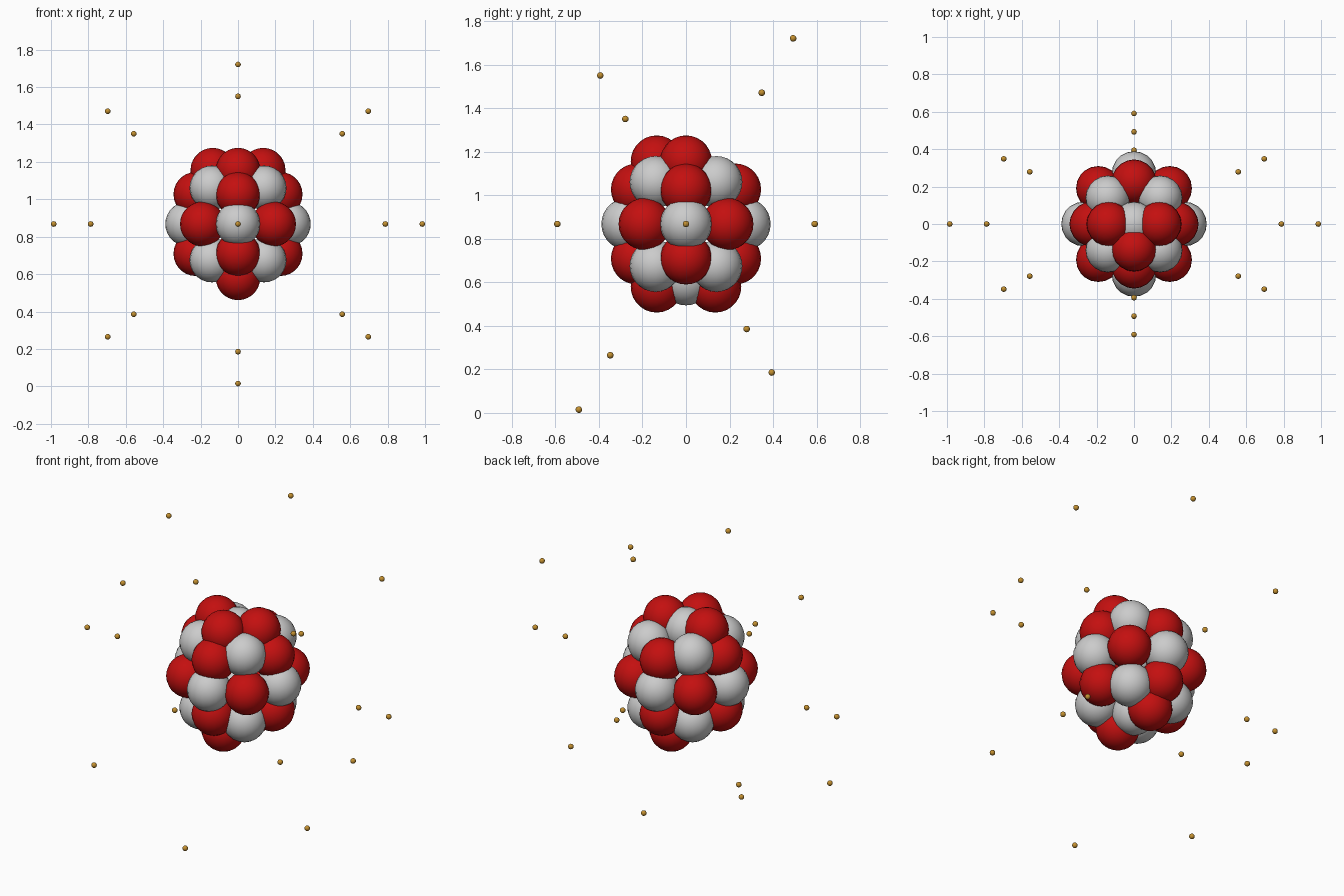
import bpy
from math import sin, cos, pi, radians

if "Cube" in bpy.data.objects:
    bpy.data.objects.remove(bpy.data.objects["Cube"])

CZ = 0.868          # height of the atom's centre
R_NUC = 0.119       # nucleon radius
R_EL = 0.015        # electron radius


def material(name, rgb):
    m = bpy.data.materials.new(name)
    m.diffuse_color = (*rgb, 1)
    m.use_nodes = True
    m.node_tree.nodes["Principled BSDF"].inputs["Base Color"].default_value = m.diffuse_color
    return m


RED = material("proton_red", (0.55, 0.005, 0.005))
GOLD = material("electron_gold", (0.55, 0.28, 0.03))


def ball_mesh(name, radius, segs, rings, mat=None):
    bpy.ops.mesh.primitive_uv_sphere_add(segments=segs, ring_count=rings, radius=radius)
    ob = bpy.context.object
    bpy.ops.object.shade_smooth()
    if mat:
        ob.data.materials.append(mat)
    me = ob.data
    me.name = name
    bpy.data.objects.remove(ob)
    return me


MESH = {
    "proton": ball_mesh("proton", R_NUC, 20, 14, RED),
    "neutron": ball_mesh("neutron", R_NUC, 20, 14),
    "electron": ball_mesh("electron", R_EL, 16, 10, GOLD),
}


def place(kind, x, y, z):
    ob = bpy.data.objects.new(kind, MESH[kind])
    ob.location = (x, y, CZ + z)
    bpy.context.collection.objects.link(ob)


# nucleus: alternating belts of four around the vertical axis
def belt(kind, radius, z, start):
    for i in range(4):
        a = radians(start) + i * pi / 2
        place(kind, radius * cos(a), radius * sin(a), z)


belt("neutron", 0.27, 0, 0)
belt("proton", 0.27, 0, 45)
for s in (1, -1):
    belt("proton", 0.226, s * 0.159, 0)
    belt("neutron", 0.198, s * 0.193, 45)
    place("neutron", 0, 0, s * 0.255)      # poles

# nucleus: uneven caps of protons
for x, y in ((0.135, 0), (-0.135, 0), (0, -0.135)):
    place("proton", x, y, 0.288)
for y in (0.135, -0.135):
    place("proton", 0, y, -0.288)


# electron shells: circles through the x axis, tilted about it
def shell(radius, count, tilt, start=0):
    for i in range(count):
        a = start + 2 * pi * i / count
        v = radius * sin(a)
        place("electron", radius * cos(a), v * cos(radians(tilt)), v * sin(radians(tilt)))


shell(0.591, 2, 0, pi / 2)
shell(0.788, 8, 120)
shell(0.985, 8, 60)
